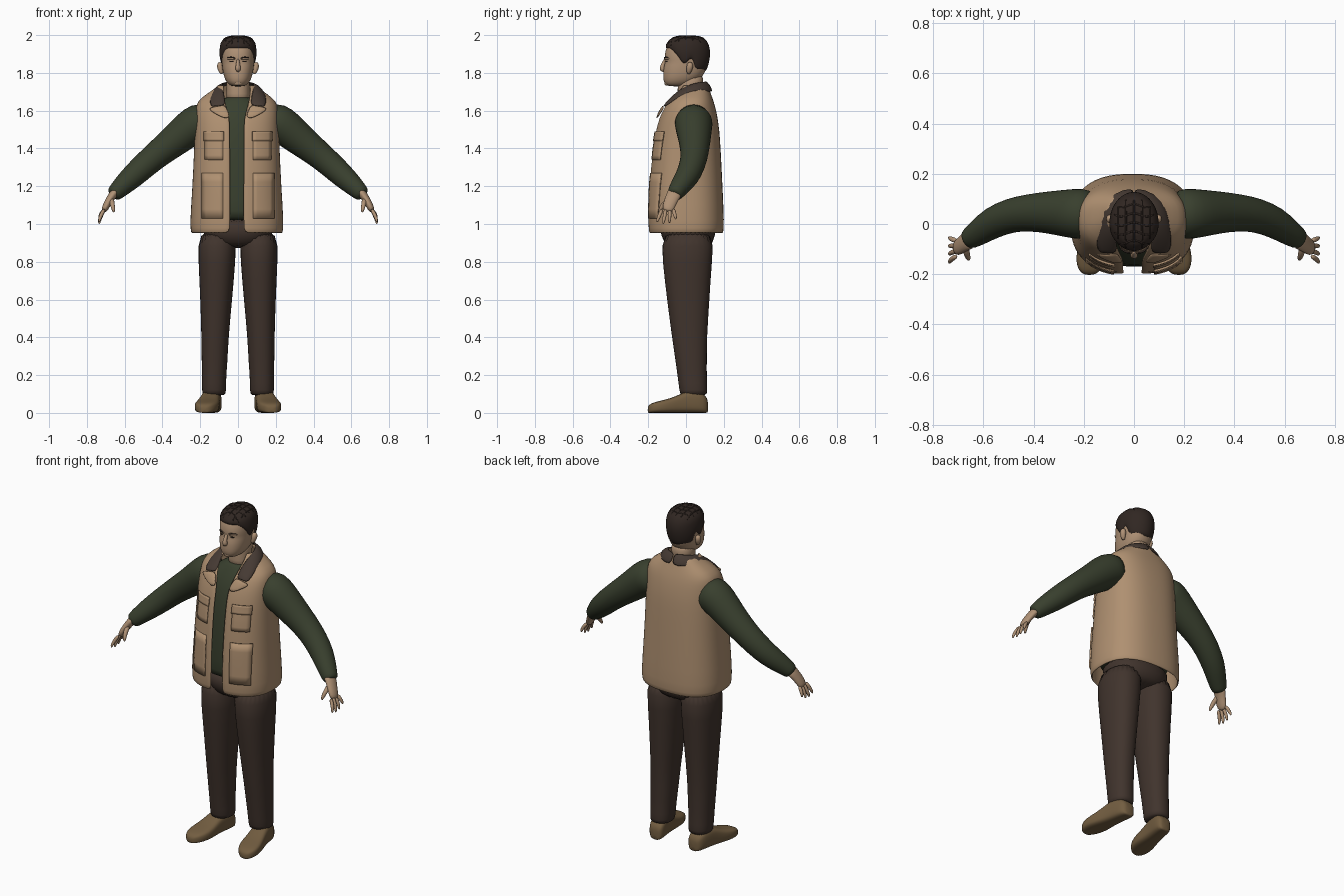
import bpy, math
from mathutils import Vector
from mathutils.bvhtree import BVHTree

cube = bpy.data.objects.get("Cube")
if cube:
    bpy.data.objects.remove(cube)


def material(name, rgb):
    m = bpy.data.materials.new(name)
    m.use_nodes = True
    m.diffuse_color = (*rgb, 1)
    m.node_tree.nodes["Principled BSDF"].inputs["Base Color"].default_value = (*rgb, 1)
    return m


TAN = material("tan_canvas", (.43, .28, .165))
SKIN = material("skin", (.43, .285, .18))
GREEN = material("dark_green_knit", (.04, .05, .027))
BROWN = material("dark_brown_cloth", (.052, .034, .026))
COLLAR = material("collar_brown", (.06, .042, .033))
HAIR = material("dark_hair", (.03, .02, .016))
SHOE = material("shoe_leather", (.17, .11, .052))
LIP = material("lip", (.27, .15, .1))


def loft(name, rows, mat, closed=True, caps=True, thick=0, mirror=False, sub=1):
    """Skin a list of point rows into one smooth part."""
    n = len(rows[0])
    verts = [tuple(p) for row in rows for p in row]
    faces = []
    for i in range(len(rows) - 1):
        for j in range(n if closed else n - 1):
            k = (j + 1) % n
            faces.append((i * n + j, i * n + k, (i + 1) * n + k, (i + 1) * n + j))
    if caps and closed:
        faces += [tuple(range(n))[::-1], tuple(range(len(verts) - n, len(verts)))]
    me = bpy.data.meshes.new(name)
    me.from_pydata(verts, [], faces)
    me.materials.append(mat)
    ob = bpy.data.objects.new(name, me)
    bpy.context.collection.objects.link(ob)
    bpy.context.view_layer.objects.active = ob
    bpy.ops.object.select_all(action='DESELECT')
    ob.select_set(True)
    bpy.ops.object.mode_set(mode='EDIT')
    bpy.ops.mesh.select_all(action='SELECT')
    bpy.ops.mesh.normals_make_consistent(inside=False)
    bpy.ops.object.mode_set(mode='OBJECT')
    bpy.ops.object.shade_smooth()
    if thick:
        s = ob.modifiers.new("thickness", 'SOLIDIFY')
        s.thickness, s.offset = thick, 0
    if mirror:
        ob.modifiers.new("mirror", 'MIRROR').use_mirror_merge = False
    if sub:
        s = ob.modifiers.new("smooth", 'SUBSURF')
        s.levels = s.render_levels = sub
    return ob


def spow(v, p):
    return math.copysign(abs(v) ** p, v)


def ring(z, cx, cy, rx, ry, p=.9, n=24, t0=0, t1=2 * math.pi, closed=True):
    """Rounded horizontal outline; the angle starts at the front."""
    ts = [t0 + (t1 - t0) * i / (n if closed else n - 1) for i in range(n)]
    return [(cx + rx * spow(math.sin(t), p), cy - ry * spow(math.cos(t), p), z) for t in ts]


def sample(profile, z):
    """Interpolate a profile whose entries start with z."""
    for a, b in zip(profile, profile[1:]):
        if z <= b[0]:
            f = max(0, (z - a[0]) / (b[0] - a[0]))
            return [u + (v - u) * f for u, v in zip(a, b)]
    return list(profile[-1])


def tube(name, path, mat, flat=1, mirror=False, n=10):
    """Round limb through (x, y, z, radius) points; flat scales its y width."""
    pts = [Vector(p[:3]) for p in path]
    rows = []
    for i, p in enumerate(path):
        d = (pts[min(i + 1, len(pts) - 1)] - pts[max(i - 1, 0)]).normalized()
        ref = Vector((0, 1, 0)) if abs(d.y) < .8 else Vector((1, 0, 0))
        u = d.cross(ref).normalized()
        v = d.cross(u)
        angles = [2 * math.pi * k / n for k in range(n)]
        rows.append([pts[i] + p[3] * (u * math.cos(a) + v * flat * math.sin(a)) for a in angles])
    return loft(name, rows, mat, mirror=mirror)


# Trousers
leg = [(.09, .127, .04, .06, .07), (.11, .127, .04, .064, .074), (.2, .126, .032, .064, .078),
       (.27, .124, .028, .069, .083), (.4, .122, .018, .072, .093), (.6, .115, .012, .085, .113),
       (.8, .112, .006, .098, .131), (.98, .108, .01, .107, .147)]
loft("trouser_leg", [ring(*r) for r in leg], BROWN, mirror=True)
hips = [(.87, 0, .015, .12, .115), (.93, 0, .012, .19, .145), (1.04, 0, .005, .2, .16)]
loft("trouser_seat", [ring(*r) for r in hips], BROWN)

# Vest, open down the front: z, centre y, half width, half depth, opening half width
vest = [(.95, 0, .238, .193, .035), (1.0, 0, .244, .197, .034), (1.2, -.002, .23, .19, .034),
        (1.4, .003, .221, .175, .036), (1.5, .008, .218, .163, .036), (1.56, .012, .216, .15, .038),
        (1.61, .018, .213, .134, .052), (1.65, .025, .203, .115, .062), (1.685, .035, .155, .092, .068),
        (1.715, .042, .11, .075, .07), (1.735, .042, .09, .066, .068)]
P = .8
rows = []
for z, cy, rx, ry, gap in vest:
    edge = math.asin((gap / rx) ** (1 / P))
    rows.append(ring(z, -.006, cy, rx, ry, P, 33, edge, 2 * math.pi - edge, False))
loft("vest", rows, TAN, closed=False, thick=.012)


def vest_front(x, z, off):
    _, cy, rx, ry, _ = sample(vest, z)
    c = (1 - min(1, abs(x) / rx) ** (2 / P)) ** (P / 2)
    return (x, cy - ry * c - off, z)


# Pockets and front hem edges follow the vest surface
def patch(name, x0, x1, z0, z1, off):
    rows = [[vest_front(x0 + (x1 - x0) * i / 5, z0 + (z1 - z0) * j / 5, off) for i in range(6)]
            for j in range(6)]
    loft(name, rows, TAN, closed=False, thick=.008, mirror=True, sub=0)


patch("chest_pocket", .08, .175, 1.34, 1.46, .007)
patch("chest_pocket_flap", .076, .179, 1.44, 1.49, .011)
patch("hand_pocket", .08, .19, 1.03, 1.27, .007)

# Shirt under the vest
shirt = [(1.015, 0, .2, .168), (1.05, 0, .2, .172), (1.2, -.002, .2, .17), (1.4, .003, .19, .158),
         (1.55, .01, .185, .135), (1.62, .018, .15, .105), (1.66, .02, .08, .08), (1.675, .02, .064, .068)]
loft("shirt_body", [ring(z, 0, cy, rx, ry) for z, cy, rx, ry in shirt], GREEN)
tube("sleeve", [(.15, .04, 1.55, .09), (.21, .04, 1.54, .105), (.26, .042, 1.505, .098),
                (.33, .046, 1.445, .087), (.42, .046, 1.375, .075), (.49, .035, 1.315, .07),
                (.56, .008, 1.25, .065), (.62, -.035, 1.195, .053), (.65, -.055, 1.165, .045),
                (.665, -.062, 1.15, .038)], GREEN, mirror=True, n=16)

# Collar band and the lapel flaps
inner = [(0, .105, 1.757), (.055, .092, 1.752), (.085, .04, 1.745), (.08, -.03, 1.715),
         (.066, -.08, 1.665), (.068, -.118, 1.62)]
outer = [(0, .145, 1.695), (.085, .128, 1.7), (.135, .055, 1.71), (.148, -.03, 1.678),
         (.152, -.085, 1.64), (.14, -.118, 1.615)]
mid = [(Vector(a) + Vector(b)) / 2 + Vector((0, 0, .012)) for a, b in zip(inner, outer)]
loft("collar", [inner, mid, outer], COLLAR, closed=False, thick=.01, mirror=True)
loft("lapel", [[(.066, -.112, 1.635), (.11, -.125, 1.625), (.158, -.115, 1.617)],
               [(.052, -.137, 1.6), (.09, -.143, 1.59), (.15, -.128, 1.597)],
               [(.04, -.153, 1.565), (.065, -.157, 1.557), (.085, -.153, 1.565)]],
     TAN, closed=False, thick=.01, mirror=True)

# Neck and head: z, centre y, half width, half depth
loft("neck", [ring(1.64, 0, .02, .066, .066), ring(1.69, 0, .02, .061, .064),
              ring(1.74, 0, .022, .062, .067), ring(1.8, 0, .03, .064, .068)], SKIN)
head = [(1.728, -.045, .03, .045), (1.738, -.04, .05, .07), (1.76, -.028, .067, .093),
        (1.79, -.013, .078, .109), (1.83, -.004, .084, .116), (1.855, .003, .086, .113),
        (1.875, .003, .088, .118), (1.91, .005, .089, .117), (1.95, .007, .084, .106),
        (1.975, .009, .066, .082), (1.988, .01, .03, .04)]
loft("head", [ring(z, 0, cy, rx, ry, .88) for z, cy, rx, ry in head], SKIN)

# Face
tube("nose", [(0, -.108, 1.875, .008), (0, -.119, 1.85, .01), (0, -.127, 1.828, .015),
              (0, -.124, 1.815, .017), (0, -.112, 1.807, .009)], SKIN)
tube("brow", [(.012, -.112, 1.874, .006), (.034, -.107, 1.88, .008), (.06, -.088, 1.875, .006)],
     SKIN, mirror=True)
tube("eyebrow", [(.014, -.116, 1.878, .003), (.036, -.112, 1.884, .005), (.06, -.091, 1.879, .003)],
     HAIR, mirror=True)
tube("eye", [(.02, -.107, 1.859, .002), (.033, -.106, 1.861, .005), (.048, -.095, 1.859, .002)],
     HAIR, mirror=True)
for part, z, r in (("upper_lip", 1.783, .004), ("lower_lip", 1.775, .005)):
    tube(part, [(-.028, -.107, z - .002, .002), (0, -.121, z, r), (.028, -.107, z - .002, .002)], LIP)
tube("chin", [(-.025, -.095, 1.745, .012), (0, -.103, 1.748, .018), (.025, -.095, 1.745, .012)], SKIN)
tube("ear", [(.084, .012, 1.793, .008), (.092, .016, 1.81, .013), (.097, .022, 1.838, .019),
             (.095, .022, 1.858, .01)], SKIN, flat=1.1, mirror=True)

# Hair cap: each column rises from a hairline that depends on depth
hairline = [(-.13, 1.93), (-.09, 1.925), (-.06, 1.9), (-.035, 1.865), (-.02, 1.835), (.005, 1.835),
            (.018, 1.87), (.035, 1.865), (.055, 1.8), (.13, 1.785)]
N, steps = 40, 9
rows = []
for i in range(steps + 1):
    f = math.sin(math.pi / 2 * i / steps)
    row = []
    for j in range(N):
        t = 2 * math.pi * j / N
        z = sample(hairline, -.115 * math.cos(t))[1]
        z += (1.986 - z) * f
        _, cy, rx, ry = sample(head, z)
        off = .004 + .006 * min(1, i / 2)
        row.append((math.sin(t) * (rx + off), cy - math.cos(t) * (ry + off * .7), z + .009 * f))
    rows.append(row)
hair = loft("hair_cap", rows, HAIR)

# Raised locks crossing the crown
bpy.context.view_layer.update()
tree = BVHTree.FromObject(hair, bpy.context.evaluated_depsgraph_get())


def lock(name, pts):
    path = []
    for x, y in pts:
        hit = tree.ray_cast(Vector((x, y, 3)), Vector((0, 0, -1)))[0]
        if hit and hit.z > 1.93:
            path.append((x, y, hit.z - .001, .0045))
    if len(path) > 2:
        tube(name, path, HAIR, n=6)


for k in range(-2, 3):
    lock("hair_lock_long", [(k * .032, .01 + .018 * s) for s in range(-6, 6)])
    lock("hair_lock_cross", [(.016 * s, k * .036 + .008 * math.cos(s)) for s in range(-5, 6)])

# Hands
tube("palm", [(.645, -.055, 1.175, .026), (.668, -.068, 1.148, .023), (.685, -.082, 1.12, .021),
              (.703, -.094, 1.085, .02), (.712, -.1, 1.065, .013)], SKIN, flat=1.75, mirror=True)
for k, (name, length) in enumerate((("index", .066), ("middle", .075), ("ring", .07), ("little", .052))):
    y = -.127 + .02 * k
    spread = -.028 + .014 * k
    tube(name + "_finger", [(.706, y, 1.08, .011), (.724, y + spread * .4, 1.08 - length * .45, .011),
                            (.734, y + spread * .8, 1.08 - length * .85, .009),
                            (.735, y + spread, 1.08 - length * 1.08, .004)], SKIN, mirror=True, n=8)
tube("thumb", [(.67, -.085, 1.135, .016), (.667, -.115, 1.11, .014), (.661, -.133, 1.085, .012),
               (.657, -.143, 1.06, .006)], SKIN, mirror=True, n=8)

# Shoes: depth, half width, height, skinned from heel to toe
shoe = [(.117, .022, .06), (.108, .043, .09), (.07, .05, .115), (.02, .051, .122), (-.03, .054, .1),
        (-.08, .062, .078), (-.13, .065, .066), (-.17, .054, .056), (-.193, .036, .046), (-.203, .015, .03)]
rows = []
for y, w, h in shoe:
    angles = [2 * math.pi * k / 20 for k in range(20)]
    rows.append([(.146 - .16 * y + w * spow(math.cos(a), .6), y, h / 2 * (1 + spow(math.sin(a), .6)))
                 for a in angles])
loft("shoe", rows, SHOE, mirror=True)
